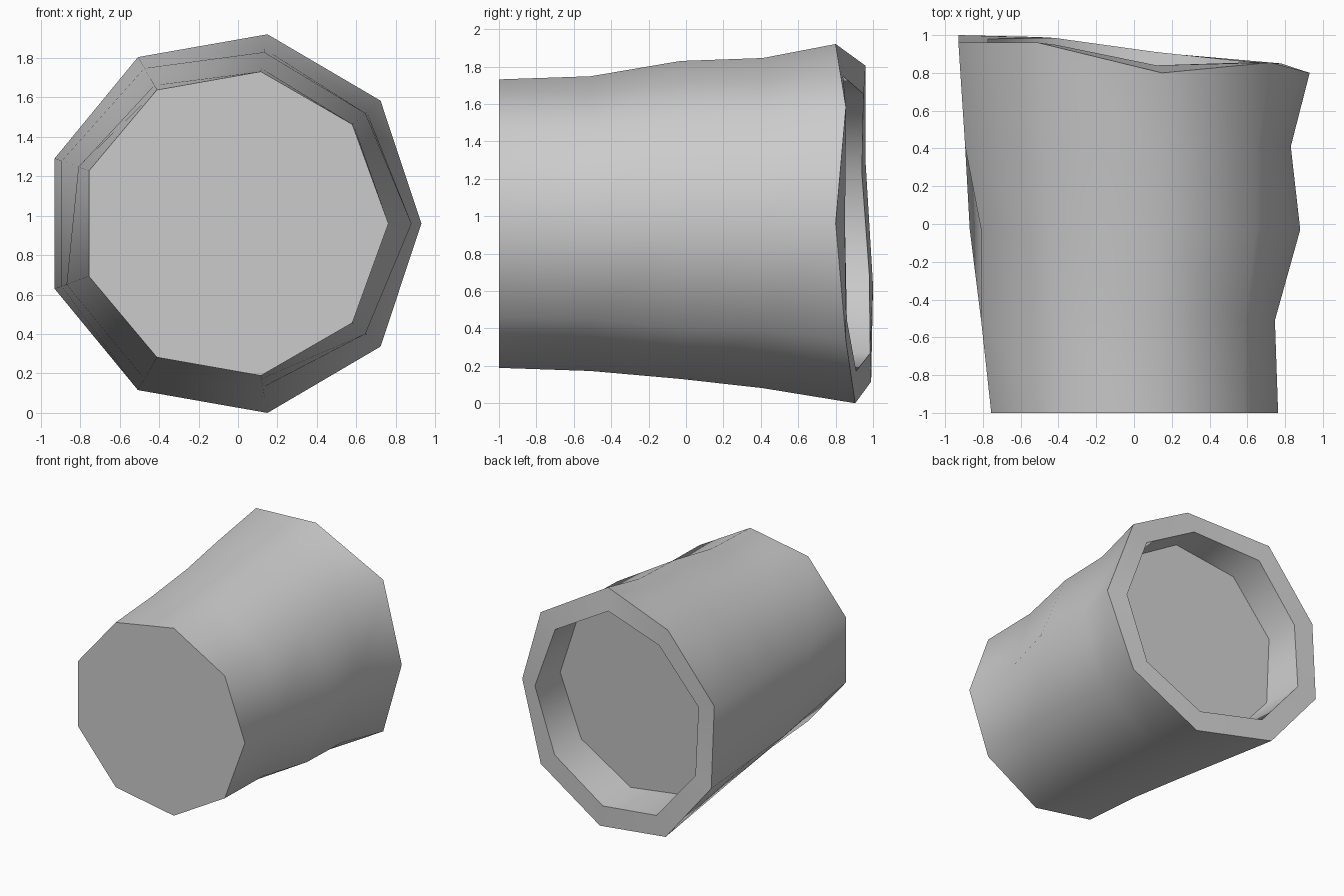
import bpy, bmesh, math

if "Cube" in bpy.data.objects:
    bpy.data.objects.remove(bpy.data.objects["Cube"])

SIDES = 9
CX, CZ = -0.02, 0.96

# Each ring: (radii at 0, 40, 80 ... 320 degrees, y position of each corner)
RINGS = [
    ([0.783] * 9, [-1.0] * 9),                                                     # closed end
    ([0.766, 0.79, 0.80, 0.81, 0.84, 0.84, 0.81, 0.80, 0.79], [-0.51] * 9),
    ([0.90, 0.87, 0.883, 0.85, 0.84, 0.904, 0.86, 0.843, 0.87], [-0.03] * 9),
    ([0.85, 0.88, 0.899, 0.91, 0.93, 0.93, 0.91, 0.893, 0.88], [0.41] * 9),
    ([0.95, 0.97, 0.975, 0.975, 0.968, 0.968, 0.975, 0.975, 0.97],                  # outer rim
     [0.80, 0.855, 0.80, 0.96, 0.96, 1.0, 0.99, 0.905, 0.855]),
    ([0.80] * 9, [0.85, 0.855, 0.84, 0.95, 0.94, 0.98, 0.985, 0.91, 0.86]),         # inner lip
]

# Recessed floor, slightly tilted
floor_r = 0.783
floor_y = [0.60 - 0.07 * floor_r * math.cos(math.radians(40 * i))
           + 0.05 * floor_r * math.sin(math.radians(40 * i)) for i in range(SIDES)]
RINGS.append(([floor_r] * 9, floor_y))

bm = bmesh.new()
loops = []
for radii, ys in RINGS:
    loop = []
    for i in range(SIDES):
        a = 2 * math.pi * i / SIDES
        loop.append(bm.verts.new((CX + radii[i] * math.cos(a), ys[i],
                                  CZ + radii[i] * math.sin(a))))
    loops.append(loop)

# Walls between neighbouring rings, then the two end faces
for a, b in zip(loops, loops[1:]):
    for i in range(SIDES):
        j = (i + 1) % SIDES
        bm.faces.new((a[i], a[j], b[j], b[i]))
bm.faces.new(loops[0])
bm.faces.new(loops[-1])
bmesh.ops.recalc_face_normals(bm, faces=bm.faces)

mesh = bpy.data.meshes.new("flared_stump")
bm.to_mesh(mesh)
bm.free()
obj = bpy.data.objects.new("flared_stump", mesh)
bpy.context.collection.objects.link(obj)

# Smooth sides and rim, sharp flat ends
bpy.context.view_layer.objects.active = obj
obj.select_set(True)
bpy.ops.object.shade_smooth_by_angle(angle=math.radians(75))
